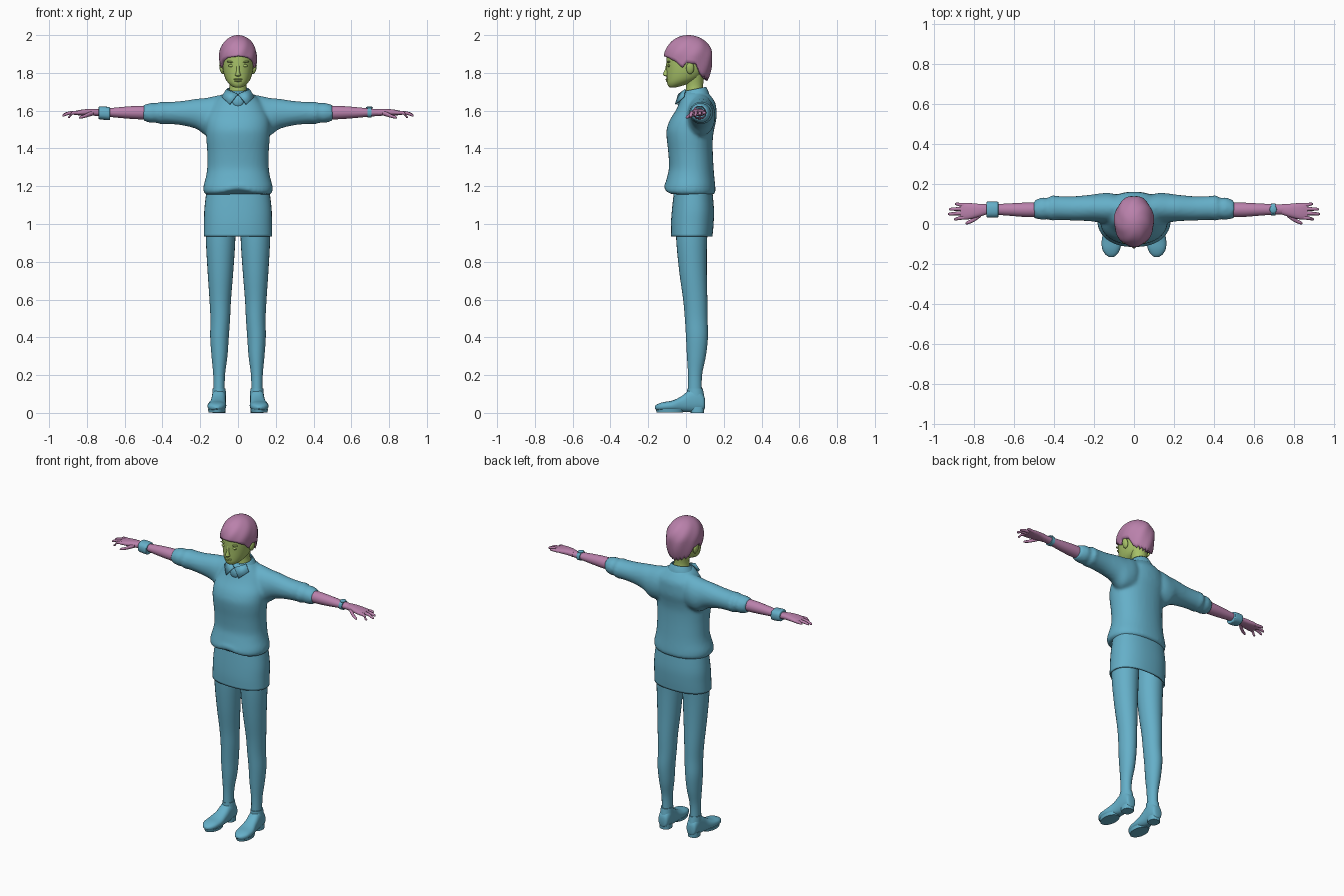
import bpy, bmesh, math
from mathutils import Matrix, Vector

if "Cube" in bpy.data.objects:
    bpy.data.objects.remove(bpy.data.objects["Cube"], do_unlink=True)


def make_material(name, colour):
    material = bpy.data.materials.new(name)
    material.use_nodes = True
    material.diffuse_color = (*colour, 1)
    material.node_tree.nodes["Principled BSDF"].inputs["Base Color"].default_value = (*colour, 1)
    return material


blue = make_material("clothing blue", (.13, .43, .58))
pink = make_material("hair and arm pink", (.49, .22, .41))
green = make_material("face green", (.39, .54, .14))
built = []


def finish(name, bm, material, thickness=0):
    """Turn a bmesh into a smooth object, with an optional inward thickness."""
    bmesh.ops.recalc_face_normals(bm, faces=bm.faces)
    mesh = bpy.data.meshes.new(name)
    bm.to_mesh(mesh)
    bm.free()
    mesh.materials.append(material)
    obj = bpy.data.objects.new(name, mesh)
    bpy.context.collection.objects.link(obj)
    built.append(obj)
    if thickness:
        shell = obj.modifiers.new("thickness", "SOLIDIFY")
        shell.thickness = thickness
        shell.offset = -1
    return obj


def smooth_steps(sections, steps):
    """Catmull-Rom interpolation between the given cross-sections."""
    result = []
    last = len(sections) - 1
    for i in range(last):
        a, b, c, d = (sections[min(max(k, 0), last)] for k in range(i - 1, i + 3))
        for s in range(steps):
            t = s / steps
            result.append([q + t / 2 * (r - p + t * (2 * p - 5 * q + 4 * r - e + t * (3 * (q - r) + e - p)))
                           for p, q, r, e in zip(a, b, c, d)])
    return result + [list(sections[-1])]


def loft(bm, axis, sections, side=1, power=2, segments=28, caps=True, steps=4):
    """Sections: position on the axis, then centre and radius on each other axis."""
    rings = []
    for pos, c1, r1, c2, r2 in smooth_steps(sections, steps):
        ring = []
        for k in range(segments):
            angle = math.tau * k / segments
            u, v = (math.copysign(abs(w) ** (2 / power), w) for w in (math.cos(angle), math.sin(angle)))
            u, v = c1 + r1 * u, c2 + r2 * v
            x, y, z = {"x": (pos, u, v), "y": (u, pos, v), "z": (u, v, pos)}[axis]
            ring.append(bm.verts.new((side * x, y, z)))
        rings.append(ring)
    for low, high in zip(rings, rings[1:]):
        for k in range(segments):
            n = (k + 1) % segments
            bm.faces.new((low[k], low[n], high[n], high[k]))
    if caps:
        bm.faces.new(rings[0])
        bm.faces.new(rings[-1])


def loft_part(name, material, axis, sections, thickness=0, **options):
    bm = bmesh.new()
    loft(bm, axis, sections, **options)
    return finish(name, bm, material, thickness)


def ellipsoid(name, material, centre, radii, turn=0):
    bm = bmesh.new()
    matrix = Matrix.Translation(centre) @ Matrix.Rotation(turn, 4, "Y") @ Matrix.Diagonal((*radii, 1))
    bmesh.ops.create_uvsphere(bm, u_segments=20, v_segments=12, radius=1, matrix=matrix)
    return finish(name, bm, material)


# Sweater: torso and sleeves blended into one knitted surface
torso = [(1.155, 0, .17, .025, .12), (1.17, 0, .182, .02, .136), (1.2, 0, .183, .021, .134),
         (1.25, 0, .17, .025, .125), (1.3, 0, .163, .028, .118), (1.38, 0, .163, .024, .118),
         (1.45, 0, .168, .02, .122), (1.5, 0, .17, .023, .126), (1.55, 0, .168, .037, .123),
         (1.6, 0, .15, .053, .108), (1.64, 0, .13, .06, .096), (1.68, 0, .09, .052, .078), (1.7, 0, .06, .05, .06)]
sleeve = [(.06, .08, .06, 1.58, .11), (.12, .08, .075, 1.573, .105), (.17, .08, .073, 1.568, .1),
          (.22, .08, .066, 1.583, .08), (.3, .078, .061, 1.587, .064), (.38, .08, .06, 1.588, .058),
          (.41, .08, .064, 1.588, .06), (.43, .077, .053, 1.588, .052), (.46, .077, .056, 1.588, .053),
          (.5, .073, .044, 1.588, .043)]
bm = bmesh.new()
loft(bm, "z", torso, power=2.2, segments=40)
for v in bm.verts:
    if v.co.z < 1.2 and v.co.y < 0:
        v.co.z += .02 * math.exp(-(v.co.x / .07) ** 2)
for side in (-1, 1):
    loft(bm, "x", sleeve, side)
sweater = finish("sweater", bm, blue)
remesh = sweater.modifiers.new("blend", "REMESH")
remesh.mode = "VOXEL"
remesh.voxel_size = .01
remesh.use_smooth_shade = True
relax = sweater.modifiers.new("relax", "SMOOTH")
relax.factor = .5
relax.iterations = 5

# Skirt, open below
skirt = [(.935, 0, .181, .03, .11), (1, 0, .18, .033, .113), (1.08, 0, .178, .037, .111), (1.19, 0, .165, .038, .1)]
loft_part("skirt", blue, "z", skirt, .008, power=2.3, segments=40, caps=False)

# Shirt collar: tilted band, folded wings and a small front piece
collar = loft_part("collar_band", blue, "z", [(1.67, 0, .085, .05, .074), (1.69, 0, .074, .05, .068),
                                              (1.715, 0, .058, .05, .057)], .006, caps=False)
for v in collar.data.vertices:
    v.co.z += .2 * (v.co.y - .05)
for side, word in ((1, "left"), (-1, "right")):
    bm = bmesh.new()
    points = [(0, -.035, 1.685), (.06, 0, 1.71), (.085, -.01, 1.67), (.042, -.052, 1.632)]
    bm.faces.new([bm.verts.new((side * x, y, z)) for x, y, z in points])
    finish(word + "_collar_wing", bm, blue, .008)
ellipsoid("collar_ornament", blue, (0, -.035, 1.65), (.03, .012, .03))

# Neck and head
loft_part("neck", green, "z", [(1.66, 0, .06, .055, .055), (1.7, 0, .048, .047, .048),
                               (1.74, 0, .045, .045, .046), (1.8, 0, .055, .045, .055)])
loft_part("head", green, "z", [(1.722, 0, .012, -.07, .012), (1.728, 0, .029, -.063, .029), (1.745, 0, .05, -.04, .06),
                               (1.77, 0, .067, -.016, .086), (1.81, 0, .079, -.001, .102), (1.86, 0, .084, .002, .106),
                               (1.91, 0, .083, .005, .104), (1.95, 0, .065, .01, .08), (1.98, 0, .025, .01, .03)], power=2.1)
loft_part("nose", green, "z", [(1.782, 0, .008, -.1, .008), (1.788, 0, .015, -.105, .016), (1.8, 0, .011, -.103, .017),
                               (1.82, 0, .008, -.1, .011), (1.85, 0, .008, -.097, .008)], segments=14)
ellipsoid("upper_lip", green, (0, -.098, 1.766), (.024, .011, .005))
ellipsoid("lower_lip", green, (0, -.096, 1.758), (.02, .011, .006))
for side, word in ((1, "left"), (-1, "right")):
    ellipsoid(word + "_eye", green, (side * .036, -.091, 1.838), (.016, .008, .007))
    ellipsoid(word + "_brow", green, (side * .038, -.091, 1.858), (.022, .009, .005), -side * .1)
    ellipsoid(word + "_ear", green, (side * .086, .022, 1.825), (.012, .021, .032), side * .2)

# Hair: a swept shell whose lower edge follows the hairline
hairline = [(0, 1.89), (35, 1.88), (58, 1.86), (74, 1.825), (84, 1.855), (110, 1.845), (125, 1.79), (150, 1.775), (180, 1.765)]


def hairline_height(degrees):
    for (a, low), (b, high) in zip(hairline, hairline[1:]):
        if degrees <= b:
            return low + (high - low) * (degrees - a) / (b - a)
    return hairline[-1][1]


bm = bmesh.new()
centre = Vector((0, .013, 1.885))
columns, rows = 72, 18
grid = []
for j in range(columns):
    theta = math.tau * j / columns
    degrees = math.degrees(min(theta, math.tau - theta))
    drop = hairline_height(degrees) - centre.z
    if degrees > 130:
        drop += .008 * (j % 3 - 1)
    limit = math.acos(max(-1, drop / (.115 if drop > 0 else .2)))
    column = []
    for i in range(1, rows + 1):
        phi = limit * i / rows
        depth = .115 if phi < math.pi / 2 else .2
        wave = 1 + .018 * math.sin(phi) * math.sin(7 * theta + 5 * phi)
        offset = Vector((.1 * math.sin(phi) * math.sin(theta) * wave,
                         -.128 * math.sin(phi) * math.cos(theta) * wave, depth * math.cos(phi)))
        column.append(bm.verts.new(centre + offset))
    grid.append(column)
crown = bm.verts.new(centre + Vector((0, 0, .115)))
for j in range(columns):
    here, after = grid[j], grid[(j + 1) % columns]
    bm.faces.new((crown, here[0], after[0]))
    for i in range(rows - 1):
        bm.faces.new((here[i], here[i + 1], after[i + 1], after[i]))
finish("hair", bm, pink, .018)

# Limbs, built once and mirrored
leg = [(1.08, .09, .078, .035, .09), (.92, .092, .078, .03, .082), (.75, .093, .068, .037, .073),
       (.6, .094, .057, .049, .064), (.5, .094, .052, .054, .06), (.4, .098, .049, .058, .058),
       (.3, .098, .042, .055, .05), (.2, .1, .031, .048, .037), (.1, .1, .03, .047, .037)]
shoe = [(.1, .1, .018, .05, .025), (.092, .1, .031, .055, .042), (.06, .1, .037, .07, .066), (.02, .102, .038, .064, .06),
        (-.02, .105, .041, .048, .043), (-.07, .111, .049, .038, .028), (-.12, .114, .046, .034, .023),
        (-.15, .114, .031, .03, .017), (-.165, .113, .012, .029, .007)]
forearm = [(.46, .072, .036, 1.589, .037), (.54, .071, .036, 1.59, .035), (.62, .072, .031, 1.59, .029),
           (.7, .073, .026, 1.59, .021), (.76, .073, .025, 1.59, .018)]
palm = [(.74, .073, .026, 1.59, .018), (.78, .068, .033, 1.592, .018), (.83, .064, .041, 1.59, .015), (.868, .064, .039, 1.587, .01)]
fingers = {"index": (.034, .9, .024, 1.566), "middle": (.055, .93, .05, 1.574),
           "ring": (.076, .925, .074, 1.58), "little": (.094, .895, .1, 1.585)}
for side, word in ((1, "left"), (-1, "right")):
    loft_part(word + "_leg", blue, "z", leg, side=side)
    loft_part(word + "_shoe", blue, "y", shoe, side=side, power=2.4)
    loft_part(word + "_shoe_opening", blue, "z", [(.09, .1, .037, .05, .046), (.13, .1, .034, .048, .041)], side=side)
    loft_part(word + "_heel", blue, "z", [(0, .1, .034, .06, .035), (.03, .1, .034, .06, .037)], side=side, power=2.5)
    loft_part(word + "_sole", blue, "z", [(.002, .112, .043, -.085, .07), (.02, .112, .047, -.085, .075)], side=side)
    loft_part(word + "_forearm", pink, "x", forearm, side=side)
    loft_part(word + "_palm", pink, "x", palm, side=side, power=2.4)
    for finger, (base, tip_x, tip_y, tip_z) in fingers.items():
        middle = (tip_x + .85) / 2
        path = [(.84, base, .011, 1.588, .01), (middle, (base + tip_y) / 2, .009, 1.588, .009),
                (tip_x - .008, tip_y, .007, tip_z + .002, .007), (tip_x, tip_y, .003, tip_z, .003)]
        loft_part(f"{word}_{finger}_finger", pink, "x", path, side=side, segments=12)
    thumb = [(.765, .05, .014, 1.588, .012), (.79, .03, .013, 1.58, .012),
             (.815, .014, .01, 1.57, .009), (.835, .006, .008, 1.565, .007), (.842, .004, .003, 1.563, .003)]
    loft_part(word + "_thumb", pink, "x", thumb, side=side, segments=12)

# Wrist wear: a wide cuff on the right, a slim watch on the left
cuff = [(.678, .072, .035, 1.584, .03), (.685, .072, .04, 1.585, .035), (.73, .072, .04, 1.588, .034), (.738, .072, .035, 1.588, .03)]
loft_part("right_cuff", blue, "x", cuff, side=-1, power=2.5)
loft_part("left_watch_strap", blue, "x", [(.685, .073, .03, 1.59, .027), (.707, .073, .03, 1.59, .027)], power=2.3)
ellipsoid("left_watch_case", blue, (.696, .073, 1.616), (.018, .02, .007))

# Smooth shading with crisp rims
for obj in built:
    obj.select_set(True)
bpy.context.view_layer.objects.active = sweater
bpy.ops.object.shade_smooth_by_angle(angle=math.radians(50))
